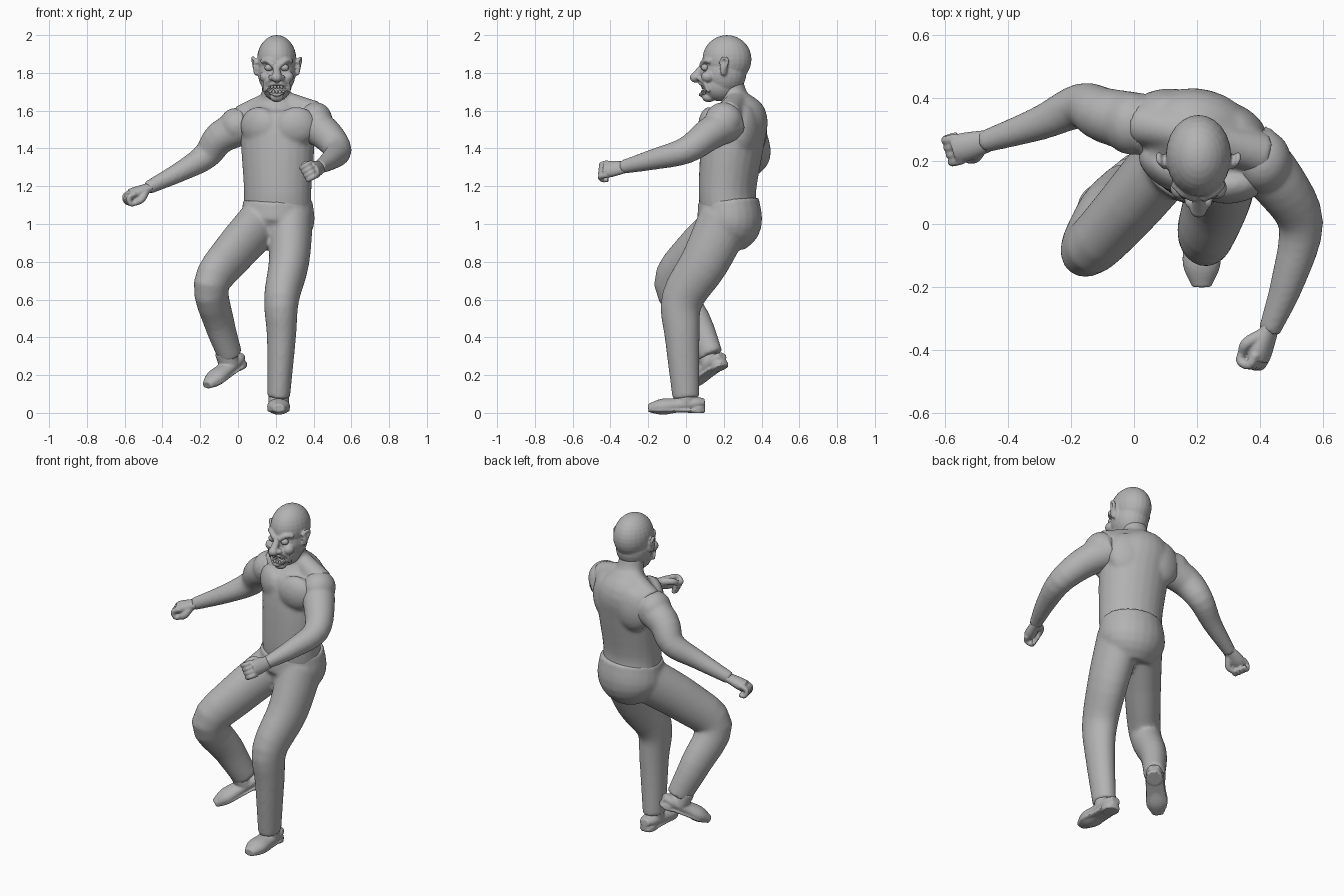
import bpy, bmesh, math
from mathutils import Vector, Matrix

cube = bpy.data.objects.get("Cube")
if cube:
    bpy.data.objects.remove(cube, do_unlink=True)

grey = bpy.data.materials.new("plain_grey")
grey.use_nodes = True
grey.diffuse_color = (.45, .45, .45, 1)
grey.node_tree.nodes["Principled BSDF"].inputs["Base Color"].default_value = grey.diffuse_color

ACROSS = Vector((1, 0, 0))
UP = Vector((0, 0, 1))
SIDES = 24
STEPS = 4


def smooth_path(points):
    """Fill in a rounded path through the points."""
    points = [2 * points[0] - points[1], *points, 2 * points[-1] - points[-2]]
    path = []
    for a, b, c, d in zip(points, points[1:], points[2:], points[3:]):
        for k in range(STEPS):
            t = k / STEPS
            start, end = (c - a) / 2, (d - b) / 2
            bend = 3 * (c - b) - 2 * start - end
            path.append(b + t * (start + t * (bend + t * (2 * (b - c) + start + end))))
    path.append(points[-2])
    return path


def tube(bm, joints, radii, depth=1, side=UP):
    """Closed tube along the joints; two radii make a taper, depth flattens it."""
    last = len(joints) - 1
    if len(radii) < len(joints):
        thick, thin = radii
        radii = [thick + (thin - thick) * (i / last) ** 1.2 for i in range(last + 1)]
    path = smooth_path([Vector((*j, r)) for j, r in zip(joints, radii)])
    rings = []
    for i, point in enumerate(path):
        before, after = path[max(i - 1, 0)], path[min(i + 1, len(path) - 1)]
        tangent = (after - before).to_3d().normalized()
        v = tangent.cross(side).normalized()
        u = v.cross(tangent)
        ring = []
        for k in range(SIDES):
            angle = math.tau * k / SIDES
            reach = u * math.cos(angle) + v * depth * math.sin(angle)
            ring.append(bm.verts.new(point.to_3d() + point.w * reach))
        rings.append(ring)
    for low, high in zip(rings, rings[1:]):
        for k in range(SIDES):
            bm.faces.new((low[k - 1], low[k], high[k], high[k - 1]))
    bm.faces.new(rings[0])
    bm.faces.new(rings[-1])


def blob(bm, centre, size, turn=0):
    place = Matrix.Translation(centre) @ Matrix.Rotation(turn, 4, "Z")
    bmesh.ops.create_uvsphere(bm, u_segments=SIDES, v_segments=16, radius=1,
                              matrix=place @ Matrix.Diagonal((*size, 1)))


def finish(bm, name, voxel=0, place=Matrix(), relax=2):
    """Fuse the overlapping volumes into one smooth object."""
    bm.transform(place)
    bmesh.ops.recalc_face_normals(bm, faces=bm.faces)
    mesh = bpy.data.meshes.new(name)
    bm.to_mesh(mesh)
    bm.free()
    mesh.materials.append(grey)
    mesh.shade_smooth()
    part = bpy.data.objects.new(name, mesh)
    bpy.context.collection.objects.link(part)
    if voxel:
        fuse = part.modifiers.new("fuse", "REMESH")
        fuse.mode = "VOXEL"
        fuse.voxel_size = voxel
        fuse.use_smooth_shade = True
        soften = part.modifiers.new("soften", "SMOOTH")
        soften.iterations = relax
    return part


# Torso turned towards the right arm, with neck, chest, shoulder blades and shoulders
bm = bmesh.new()
tube(bm, [(.21, .225, 1.08), (.21, .22, 1.2), (.21, .25, 1.45), (.2, .28, 1.58), (.2, .27, 1.67)],
     (.18, .182, .198, .18, .09), depth=.83, side=Vector((1, -.3, 0)))
tube(bm, [(.2, .28, 1.6), (.2, .25, 1.7), (.2, .23, 1.8)], (.1, .075, .07), depth=.9, side=ACROSS)
for centre, turn in (((.11, .175, 1.52), -.6), ((.31, .125, 1.52), .1)):
    blob(bm, centre, (.11, .06, .1), turn)
for centre, turn in (((.1, .37, 1.5), .1), ((.32, .32, 1.5), -.5)):
    blob(bm, centre, (.11, .06, .13), turn)
for shoulder in ((.02, .32, 1.56), (.41, .22, 1.58)):
    tube(bm, [(.2, .28, 1.67), shoulder], (.05, .07))
finish(bm, "torso", .011, relax=6)

# Arms from shoulder to wrist, with rounded shoulder muscles
right_arm = [(.06, .31, 1.53), (-.09, .345, 1.46), (-.17, .375, 1.36), (-.3, .32, 1.28), (-.48, .26, 1.19)]
left_arm = [(.36, .24, 1.54), (.46, .13, 1.48), (.53, 0, 1.39), (.49, -.18, 1.34), (.43, -.34, 1.3)]
for name, joints, muscle in (("right_arm", right_arm, (-.01, .32, 1.52)), ("left_arm", left_arm, (.41, .2, 1.55))):
    bm = bmesh.new()
    tube(bm, joints, (.1, .035))
    blob(bm, muscle, (.09, .1, .095))
    finish(bm, name, .01, relax=4)


# Loosely closed hands
def hand(name, wrist, forward, curl, thumb):
    forward = Vector(forward).normalized()
    curl = Vector(curl)
    curl = (curl - forward * curl.dot(forward)).normalized()
    across = forward.cross(curl)

    def spot(ahead, down, aside):
        return Vector(wrist) + forward * ahead + curl * down + across * aside

    bm = bmesh.new()
    tube(bm, [spot(-.02, 0, 0), spot(.06, .005, 0), spot(.1, .005, 0)], (.035, .046, .044), depth=.7, side=across)
    for finger in range(4):
        aside = (finger - 1.5) * .024
        bends = [spot(.08, 0, aside), spot(.12, .01, aside), spot(.12, .045, aside), spot(.09, .05, aside)]
        tube(bm, bends, (.015, .013), side=across)
    tube(bm, [spot(.02, .01, .02 * thumb), spot(.06, .04, .045 * thumb), spot(.1, .05, .03 * thumb)],
         (.022, .014), side=curl)
    finish(bm, name, .005)


hand("right_hand", right_arm[-1], (-.9, -.25, -.3), (-.3, 0, -.9), 1)
hand("left_hand", left_arm[-1], (-.3, -.9, -.1), (-.9, .1, -.5), -1)

# Trousers: hips, straight left leg, raised right leg
bm = bmesh.new()
tube(bm, [(.21, .225, 1.13), (.21, .23, 1), (.2, .2, .9)], (.183, .193, .13), depth=.88, side=ACROSS)
tube(bm, [(.28, .21, 1.03), (.27, .1, .8), (.23, -.02, .6), (.23, -.02, .4), (.215, 0, .08)],
     (.118, .06), depth=1.2, side=ACROSS)
tube(bm, [(.13, .23, 1.02), (-.03, .04, .84), (-.14, -.07, .68), (-.1, .05, .48), (-.04, .13, .3)],
     (.11, .06), depth=1.2, side=Vector((.8, -.6, 0)))
finish(bm, "trousers", .011, relax=6)


# Shoes, built flat with sole and heel, then placed
def shoe(name, place):
    bm = bmesh.new()
    lengths = (.1, .05, -.05, -.13, -.2)
    widths = (.03, .05, .055, .06, .03)
    tube(bm, [(0, y, .045 + y / 10) for y in lengths], widths, depth=.7, side=ACROSS)
    tube(bm, [(0, y, .013) for y in lengths], widths, depth=.2, side=ACROSS)
    tube(bm, [(0, 0, .05), (0, 0, .13)], (.055, .055), side=ACROSS)
    tube(bm, [(0, .055, 0), (0, .055, .03)], (.047, .047), side=ACROSS)
    finish(bm, name, .006, place)


shoe("left_shoe", Matrix.Translation((.215, 0, 0)))
heelward = Vector((.62, .62, .42)).normalized()
top = (UP - heelward * heelward.z).normalized()
tilt = Matrix((heelward.cross(top), heelward, top)).transposed().to_4x4()
shoe("right_shoe", Matrix.Translation((-.03, .146, .21)) @ tilt)

# Head: cranium, face, jaw, chin and nose, then mirrored features
HEAD = Matrix.Translation((.205, .2, 1.8))
bm = bmesh.new()
blob(bm, (0, .017, .072), (.104, .13, .128))
blob(bm, (0, .005, 0), (.1, .115, .12))
blob(bm, (0, -.02, -.06), (.08, .1, .09))
blob(bm, (0, -.08, -.13), (.035, .035, .025))
blob(bm, (0, -.15, -.025), (.028, .03, .026))
tube(bm, [(0, -.1, .05), (0, -.15, -.02)], (.014, .024), side=ACROSS)
for s in (-1, 1):
    # Nostril, cheek, brow and cheek fold
    blob(bm, (s * .026, -.13, -.025), (.018, .02, .015))
    blob(bm, (s * .06, -.085, -.02), (.03, .035, .03))
    tube(bm, [(s * .08, -.07, .06), (s * .05, -.1, .065), (s * .015, -.115, .04)], (.012, .016))
    tube(bm, [(s * .03, -.125, -.035), (s * .06, -.1, -.055), (s * .065, -.08, -.1)], (.01, .01), side=ACROSS)
    # Ear bowl and rim
    blob(bm, (s * .11, 0, .03), (.014, .022, .045), s * .4)
    tube(bm, [(s * .105, -.02, .05), (s * .125, 0, .08), (s * .125, .02, .06), (s * .11, -.01, -.01)],
         (.009, .009), side=Vector((.3, .9, .2)))
for rise in (.016, -.044):
    # Curved lip
    lip = [(x * .06, -.125 + .04 * x * x, -.072 + rise * (1 - x * x)) for x in (-1, -.5, 0, .5, 1)]
    tube(bm, lip, (.009, .009))
head = finish(bm, "head", .006, HEAD)

# Open mouth cut into the head
bm = bmesh.new()
blob(bm, (0, -.115, -.087), (.052, .035, .022))
cutter = finish(bm, "mouth_cutter", place=HEAD)
cutter.hide_render = True
cut = head.modifiers.new("mouth", "BOOLEAN")
cut.object = cutter
cut.operation = "DIFFERENCE"
cut.solver = "EXACT"
bpy.context.view_layer.objects.active = head
for name in [m.name for m in head.modifiers]:
    bpy.ops.object.modifier_apply(modifier=name)
bpy.data.objects.remove(cutter, do_unlink=True)

# Teeth in two rows
bm = bmesh.new()
for height, count in ((-.072, 6), (-.103, 5)):
    for i in range(count):
        x = (i - (count - 1) / 2) * .017
        blob(bm, (x, 8 * x * x - .113, height), (.008, .007, .014))
finish(bm, "teeth", place=HEAD)

# Eyes
bm = bmesh.new()
for s in (-1, 1):
    blob(bm, (s * .042, -.1, .028), (.022, .02, .019))
finish(bm, "eyes", place=HEAD)
